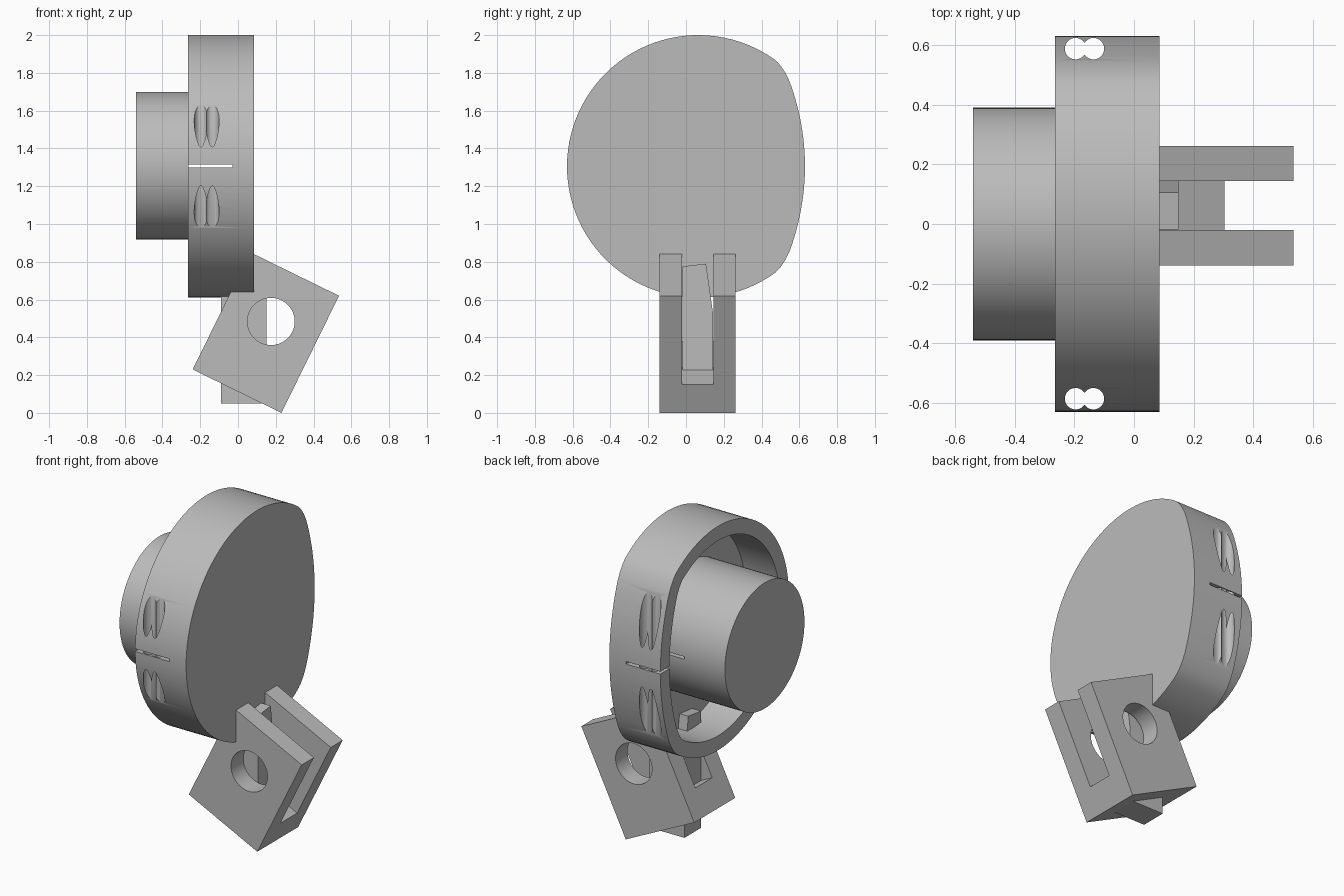
import bpy, bmesh, math
from mathutils import Vector

cube = bpy.data.objects.get("Cube")
if cube:
    bpy.data.objects.remove(cube, do_unlink=True)

# Single plain grey
grey = bpy.data.materials.new("plain grey")
grey.use_nodes = True
GREY = (0.5, 0.5, 0.5, 1)
grey.diffuse_color = GREY
grey.node_tree.nodes["Principled BSDF"].inputs["Base Color"].default_value = GREY

PLACE = {"x": lambda a, b, t: (t, a, b),
         "y": lambda a, b, t: (a, t, b),
         "z": lambda a, b, t: (a, b, t)}


def prism(name, outline, axis, lo, hi):
    """Extrude a 2D outline along an axis."""
    bm = bmesh.new()
    ends = [[bm.verts.new(PLACE[axis](a, b, t)) for a, b in outline] for t in (lo, hi)]
    for ring in ends:
        bm.faces.new(ring)
    n = len(outline)
    for i in range(n):
        j = (i + 1) % n
        bm.faces.new((ends[0][i], ends[0][j], ends[1][j], ends[1][i]))
    bmesh.ops.recalc_face_normals(bm, faces=bm.faces)
    mesh = bpy.data.meshes.new(name)
    bm.to_mesh(mesh)
    bm.free()
    mesh.materials.append(grey)
    ob = bpy.data.objects.new(name, mesh)
    bpy.context.collection.objects.link(ob)
    return ob


def circle(ca, cb, r, n=64):
    return [(ca + r * math.cos(math.tau * i / n), cb + r * math.sin(math.tau * i / n))
            for i in range(n)]


def rect(a0, a1, b0, b1):
    return [(a0, b0), (a1, b0), (a1, b1), (a0, b1)]


def cut(ob, *cutters):
    for c in cutters:
        c.hide_render = True
        mod = ob.modifiers.new("cut", "BOOLEAN")
        mod.operation, mod.solver, mod.object = "DIFFERENCE", "EXACT", c
        bpy.context.view_layer.objects.active = ob
        bpy.ops.object.modifier_apply(modifier=mod.name)
        bpy.data.objects.remove(c, do_unlink=True)


def smooth(ob):
    bpy.ops.object.select_all(action="DESELECT")
    ob.select_set(True)
    bpy.context.view_layer.objects.active = ob
    bpy.ops.object.shade_smooth_by_angle(angle=math.radians(30))


def inset(points, d):
    """Offset a counter-clockwise outline inwards."""
    out = []
    for i, p in enumerate(points):
        t = Vector(points[(i + 1) % len(points)]) - Vector(points[i - 1])
        t.normalize()
        out.append((p[0] - t.y * d, p[1] + t.x * d))
    return out


# Cup outline: round, with one flattened side and soft corners
ZC, R, YC = 1.305, 0.695, 0.065
flat = [(0.63 - z * z / 2.5, z) for z in (0, 0.06, 0.12, 0.18, 0.24, 0.3, 0.36, 0.41)]
corner = [(0.546, 0.455), (0.525, 0.497), (0.5, 0.534)]
start = math.radians(54)
arc = [(YC + R * math.cos(a), R * math.sin(a))
       for a in (start + (math.pi - start) * i / 36 for i in range(37))]
upper = flat + corner + arc
outline = [(y, ZC + z) for y, z in upper] + [(y, ZC - z) for y, z in upper[-2:0:-1]]


def slit():
    return prism("slit_cutter", rect(-0.4, -0.03, 1.298, 1.314), "y", -1, 1)


# Hollow cup with slit and paired vertical holes in its wall
cup = prism("cup", outline, "x", -0.265, 0.085)
cut(cup, prism("hollow_cutter", inset(outline, 0.09), "x", -0.5, -0.03), slit())
for y in (-0.586, 0.588):
    for x in (-0.196, -0.136):
        cut(cup, prism("hole_cutter", circle(x, y, 0.036, 40), "z", 0.5, 2.1))
smooth(cup)

# Round plunger standing on the cup floor
plunger = prism("plunger", circle(0, 1.308, 0.39, 96), "x", -0.54, 0.0)
cut(plunger, prism("slit_cutter", rect(-0.262, -0.03, 1.298, 1.314), "y", -1, 1))
smooth(plunger)

# Tilted fork block, slotted lengthwise, with a cross hole
low, u, v = Vector((0.23, 0.0)), Vector((-0.47, 0.23)), Vector((0.305, 0.62))


def tilted(u0, u1, v0, v1):
    return [tuple(low + u * a + v * b) for a, b in rect(u0, u1, v0, v1)]


fork = prism("fork_block", tilted(0, 1, 0, 1), "y", -0.14, 0.262)
cut(fork,
    prism("slot_cutter", tilted(-0.2, 1.2, 0.243, 1.2), "y", -0.02, 0.145),
    prism("pin_hole_cutter", circle(0.175, 0.484, 0.125), "y", -0.5, 0.5))
smooth(fork)

# Tapered arm joining the cup to the fork
prism("arm", [(-0.019, 0.05), (0.144, 0.05), (0.144, 0.52), (0.106, 0.79), (-0.019, 0.775)],
      "x", -0.09, 0.15)
